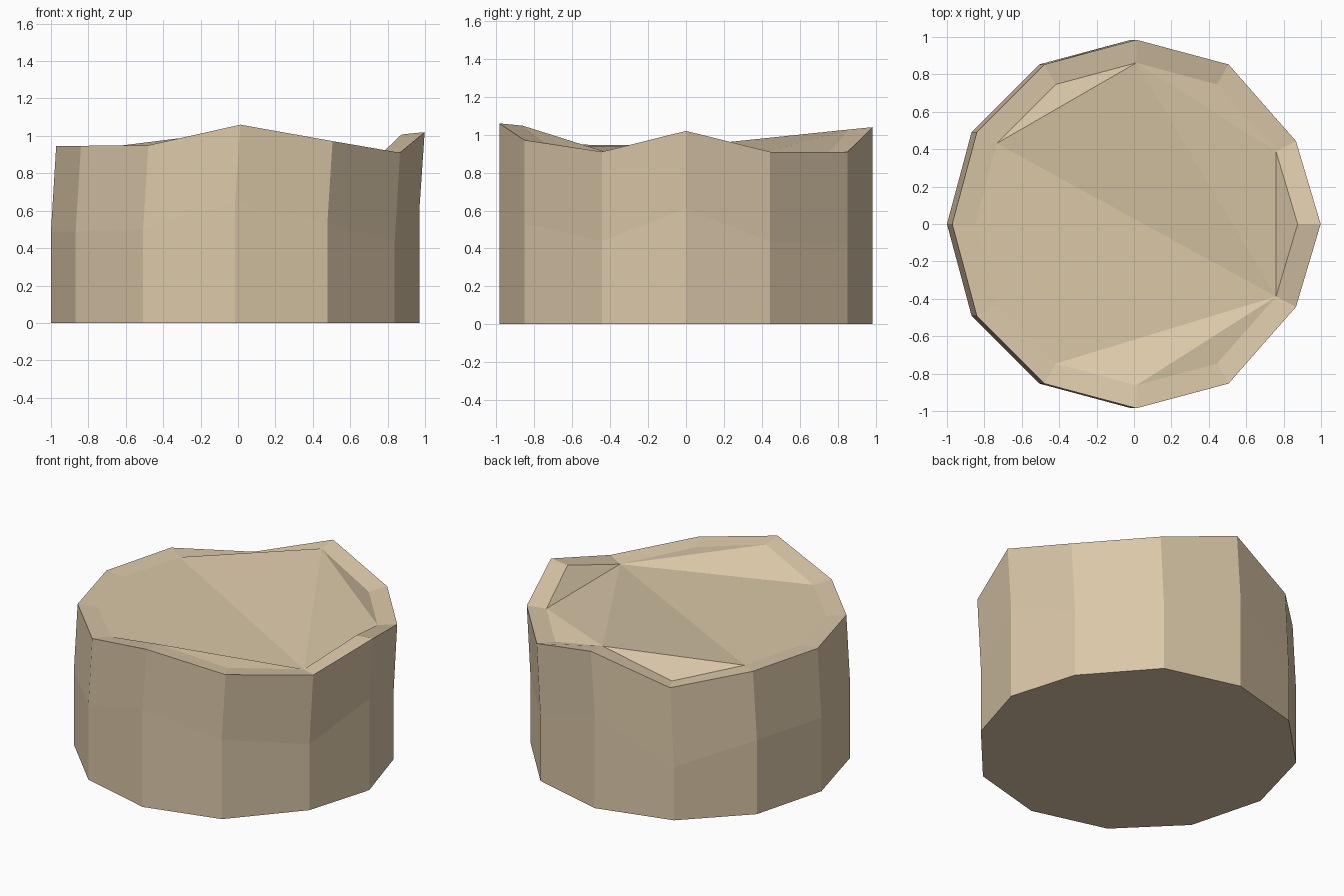
import bpy, bmesh, math

if "Cube" in bpy.data.objects:
    bpy.data.objects.remove(bpy.data.objects["Cube"])

# Rim and mid-belt heights for each of the 12 corners, counter-clockwise from +x
TOP_Z = [1.02, 0.91, 0.91, 1.04, 0.878, 0.947, 0.947, 0.947, 0.95, 1.06, 0.972, 0.91]
MID_Z = [0.61, 0.435, 0.43, 0.62, 0.355, 0.495, 0.49, 0.49, 0.50, 0.65, 0.53, 0.44]
R = 0.985

bm = bmesh.new()


def ring(radius, cx, heights):
    out = []
    for i, z in enumerate(heights):
        a = math.radians(30 * i)
        # side corners near +x sit slightly closer together
        ky = 0.9 if i in (1, 11) else 1.0
        out.append(bm.verts.new((cx + radius * math.cos(a), radius * math.sin(a) * ky, z)))
    return out


# Rings: base, belt, leaning rim, inset top
base = ring(R, -0.015, [0] * 12)
belt = ring(R, -0.015, MID_Z)
rim = ring(R, 0.013, TOP_Z)
inner = ring(R * 0.875, 0.013, [z - 0.012 for z in TOP_Z])

# Side walls and bevelled rim
for lo, hi in ((base, belt), (belt, rim), (rim, inner)):
    for i in range(12):
        j = (i + 1) % 12
        bm.faces.new((lo[i], lo[j], hi[j], hi[i]))

# Underside and folded top surface
bm.faces.new(base[::-1])
for t in ((9, 10, 11), (8, 9, 11), (11, 0, 1), (1, 2, 3), (11, 1, 3),
          (3, 4, 5), (3, 5, 11), (5, 6, 7), (5, 7, 8), (5, 8, 11)):
    bm.faces.new([inner[k] for k in t])

bm.normal_update()
mesh = bpy.data.meshes.new("rock_block")
bm.to_mesh(mesh)
bm.free()

mat = bpy.data.materials.new("sand_tan")
mat.diffuse_color = (0.70, 0.57, 0.39, 1)
mat.use_nodes = True
mat.node_tree.nodes["Principled BSDF"].inputs["Base Color"].default_value = mat.diffuse_color
mesh.materials.append(mat)
obj = bpy.data.objects.new("rock_block", mesh)
bpy.context.collection.objects.link(obj)
